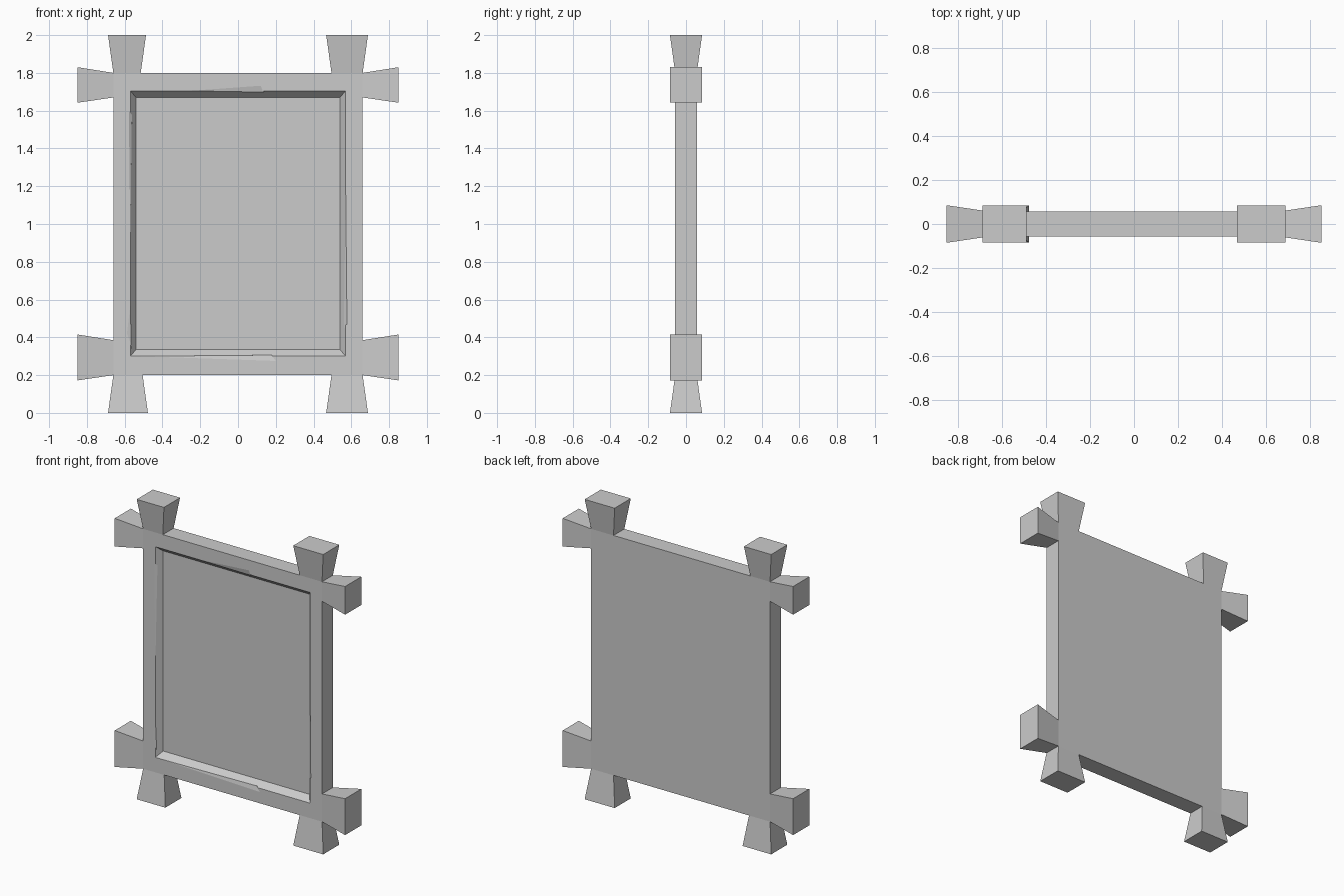
import bpy, bmesh
from mathutils import Vector

if "Cube" in bpy.data.objects:
    bpy.data.objects.remove(bpy.data.objects["Cube"])

T = 0.057           # half thickness of the board
PEG_T = 0.085       # half thickness at the flared peg ends


def add_object(name, bm):
    bmesh.ops.recalc_face_normals(bm, faces=bm.faces[:])
    mesh = bpy.data.meshes.new(name)
    bm.to_mesh(mesh)
    bm.free()
    obj = bpy.data.objects.new(name, mesh)
    bpy.context.collection.objects.link(obj)
    return obj


def hull(name, points):
    bm = bmesh.new()
    for p in points:
        bm.verts.new(p)
    bmesh.ops.convex_hull(bm, input=bm.verts[:])
    return add_object(name, bm)


# board outline with extra points where the pegs begin
outline = [(-.66, .20), (-.505, .20), (.495, .20), (.66, .20), (.66, .385), (.66, 1.67),
           (.66, 1.80), (.495, 1.80), (-.515, 1.80), (-.66, 1.80), (-.66, 1.67), (-.66, .385)]
bm = bmesh.new()
face = bm.faces.new([bm.verts.new((x, -T, z)) for x, z in outline])
ext = bmesh.ops.extrude_face_region(bm, geom=[face])
bmesh.ops.translate(bm, verts=[v for v in ext["geom"] if isinstance(v, bmesh.types.BMVert)],
                    vec=(0, 2 * T, 0))
if not any(f is face for f in bm.faces):
    bm.faces.new([v for v in bm.verts if v.co.y < 0])
bmesh.ops.recalc_face_normals(bm, faces=bm.faces[:])

# flared pegs extruded from the short edge faces at each corner
ends = []
for f in bm.faces:
    if abs(f.normal.y) < 0.5 and max(e.calc_length() for e in f.edges) < 0.3:
        ends.append(f)
for f in bmesh.ops.extrude_discrete_faces(bm, faces=ends)["faces"]:
    n, c = f.normal.copy(), f.calc_center_median()
    for v in f.verts:
        v.co.y = PEG_T if v.co.y > 0 else -PEG_T
        if abs(n.z) > 0.5:
            v.co.z = 2.0 if n.z > 0 else 0.0
            v.co.x += 0.028 if v.co.x > c.x else -0.028
        else:
            v.co.x = 0.85 if n.x > 0 else -0.85
            v.co.z += 0.03 if v.co.z > c.z else -0.028
frame = add_object("plaque_frame", bm)

# sunken panel cutter with sloped walls, continued past the front face
DEPTH = 0.04
OUT, IN = (-.57, .57, .30, 1.705), (-.54, .54, .335, 1.67)


def rim(t):
    a = [i + (o - i) * t for o, i in zip(OUT, IN)]
    y = -T + DEPTH * (1 - t)
    return [(x, y, z) for x in a[:2] for z in a[2:]]


cutters = [hull("panel_cutter", rim(0) + rim(1.5))]

# worn chips along the rim: edge start, tip on the front face, point on the slope, free apex
chips = [
    ((-.25, -T, 1.705), (.12, -T, 1.732), (.14, -T + .008, 1.698), (.10, -.12, 1.66)),
    ((-.52, -T, .30), (.20, -T, .275), (.18, -T + .007, .306), (.12, -.12, .36)),
    ((-.57, -T, .57), (-.588, -T, .42), (-.565, -T + .007, .34), (-.52, -.12, .42)),
    ((-.57, -T, .92), (-.578, -T, 1.60), (-.562, -T + .011, 1.58), (-.52, -.12, 1.5)),
    ((.57, -T, 1.20), (.577, -T, .47), (.560, -T + .013, .44), (.52, -.12, .5)),
]
for pts in chips:
    cutters.append(hull("chip_cutter", [Vector(p) for p in pts]))

bpy.context.view_layer.objects.active = frame
for c in cutters:
    m = frame.modifiers.new("cut", 'BOOLEAN')
    m.operation, m.solver, m.object = 'DIFFERENCE', 'EXACT', c
    bpy.ops.object.modifier_apply(modifier=m.name)
    bpy.data.objects.remove(c)
